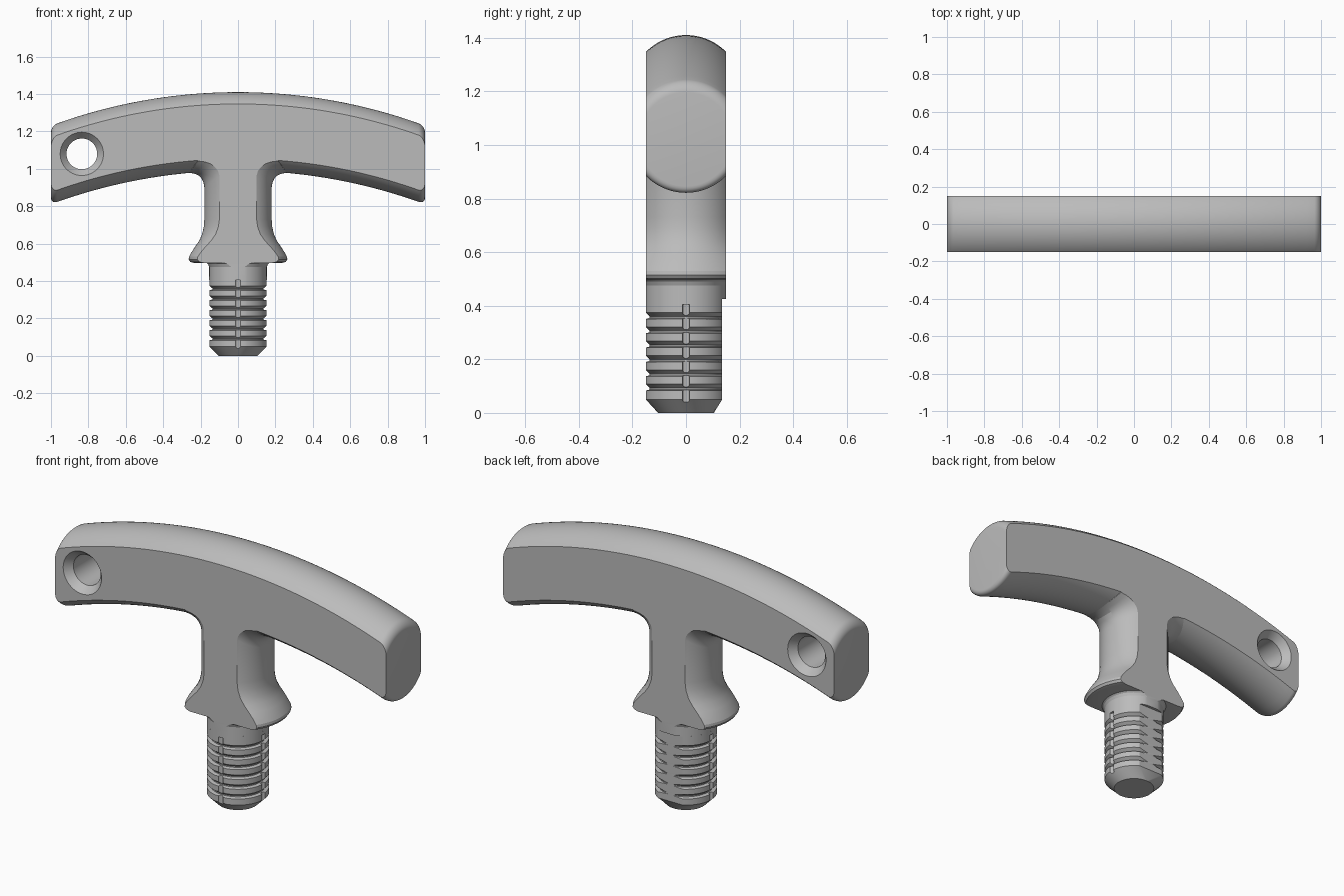
import bpy, bmesh, math

cube = bpy.data.objects.get("Cube")
if cube:
    bpy.data.objects.remove(cube, do_unlink=True)

grey = bpy.data.materials.new("plain_grey")
grey.use_nodes = True
colour = (0.5, 0.5, 0.5, 1)
grey.diffuse_color = colour
grey.node_tree.nodes["Principled BSDF"].inputs["Base Color"].default_value = colour

HALF = 0.15      # half thickness between the two flat faces
BAR_R = 0.21     # radius of the grip section
ARC_R = 2.88     # radius of the grip's centre line
FILLET = 0.035


def section(r, lo=-HALF, hi=HALF, n=28):
    """Circle of radius r with flats at v = lo and v = hi."""
    a, b = (math.asin(max(-1, min(1, v / r))) for v in (lo, hi))
    right = [a + (b - a) * i / n for i in range(n + 1)]
    angles = right + [math.pi - t for t in reversed(right)]
    return [(r * math.cos(t), r * math.sin(t)) for t in angles]


def loft(name, rings):
    """Skin a list of matching rings and cap both ends."""
    bm = bmesh.new()
    rows = [[bm.verts.new(p) for p in ring] for ring in rings]
    n = len(rows[0])
    for low, high in zip(rows, rows[1:]):
        for i in range(n):
            j = (i + 1) % n
            bm.faces.new((low[i], low[j], high[j], high[i]))
    bm.faces.new(rows[0][::-1])
    bm.faces.new(rows[-1])
    bmesh.ops.remove_doubles(bm, verts=bm.verts, dist=1e-5)
    bmesh.ops.recalc_face_normals(bm, faces=bm.faces)
    mesh = bpy.data.meshes.new(name)
    bm.to_mesh(mesh)
    bm.free()
    mesh.materials.append(grey)
    obj = bpy.data.objects.new(name, mesh)
    bpy.context.collection.objects.link(obj)
    return obj


def activate(obj):
    bpy.ops.object.select_all(action="DESELECT")
    obj.select_set(True)
    bpy.context.view_layer.objects.active = obj


def cut(obj, cutter):
    mod = obj.modifiers.new("cut", "BOOLEAN")
    mod.operation = "DIFFERENCE"
    mod.solver = "EXACT"
    mod.object = cutter
    activate(obj)
    bpy.ops.object.modifier_apply(modifier=mod.name)
    bpy.data.objects.remove(cutter, do_unlink=True)


def smooth(obj):
    activate(obj)
    bpy.ops.object.shade_smooth_by_angle(angle=math.radians(20))


# Curved grip bar with rounded ends
straight = 1 - FILLET
quarter = [math.pi / 2 * i / 7 for i in range(1, 8)]
tip = [(straight + FILLET * math.sin(t), BAR_R - FILLET * (1 - math.cos(t))) for t in quarter]
stations = [(-x, r) for x, r in reversed(tip)]
stations += [(straight * i / 24, BAR_R) for i in range(-24, 25)]
stations += tip


def centre_z(x):
    return 1.2 - ARC_R + math.sqrt(ARC_R ** 2 - x * x)


grip = loft("grip_bar", [[(x, v, centre_z(x) + u) for u, v in section(r)] for x, r in stations])

# Lanyard hole, countersunk on both faces
hole_profile = [(0.12, -0.155), (0.082, -0.11), (0.082, 0.11), (0.12, 0.155)]
hole = loft("hole_cutter", [[(u - 0.835, y, v + 1.08) for u, v in section(r, -1, 1)]
                            for r, y in hole_profile])
cut(grip, hole)
smooth(grip)

# Stem with flared skirt, blending into the underside of the grip
stem_profile = [(0.14, 0.497), (0.235, 0.497), (0.255, 0.502), (0.264, 0.515), (0.262, 0.53),
                (0.25, 0.552), (0.23, 0.583), (0.208, 0.615), (0.192, 0.65), (0.183, 0.69),
                (0.18, 0.73), (0.18, 0.9), (0.184, 0.925), (0.194, 0.947), (0.21, 0.964),
                (0.232, 0.974), (0.262, 0.979), (0.262, 1.05)]


def saddle(z, y):
    return z + (BAR_R - math.sqrt(BAR_R ** 2 - y * y) if z > 0.85 else 0)


stem = loft("stem", [[(u, v, saddle(z, v)) for u, v in section(r)] for r, z in stem_profile])
smooth(stem)

# Ribbed plug: chamfered foot, saw-tooth rings, flat back
PLUG_R, ROOT_R, PITCH, FLAT = 0.154, 0.136, 0.0535, 0.135
plug_profile = [(0.104, 0, FLAT), (PLUG_R, 0.05, FLAT)]
for i in range(7):
    z = 0.083 + i * PITCH
    plug_profile.append((PLUG_R, z, FLAT))
    if i < 6:
        plug_profile += [(ROOT_R, z + 0.004, FLAT), (ROOT_R, z + 0.01, FLAT),
                         (PLUG_R, z + 0.024, FLAT)]
plug_profile += [(PLUG_R, 0.425, FLAT), (PLUG_R, 0.425, HALF), (PLUG_R, 0.475, HALF),
                 (0.16, 0.49, HALF), (0.17, 0.499, HALF)]
plug = loft("ribbed_plug", [[(u, v, z) for u, v in section(r, -HALF, hi)]
                            for r, z, hi in plug_profile])

# Narrow upright slots on the front and both sides of the plug
for x, y in ((0, -1), (1, 0), (-1, 0)):
    slot = loft("slot_cutter", [[(u + x * PLUG_R, v + y * PLUG_R, z)
                                 for u, v in section(0.014, -1, 1, 6)] for z in (0.04, 0.405)])
    cut(plug, slot)
smooth(plug)
